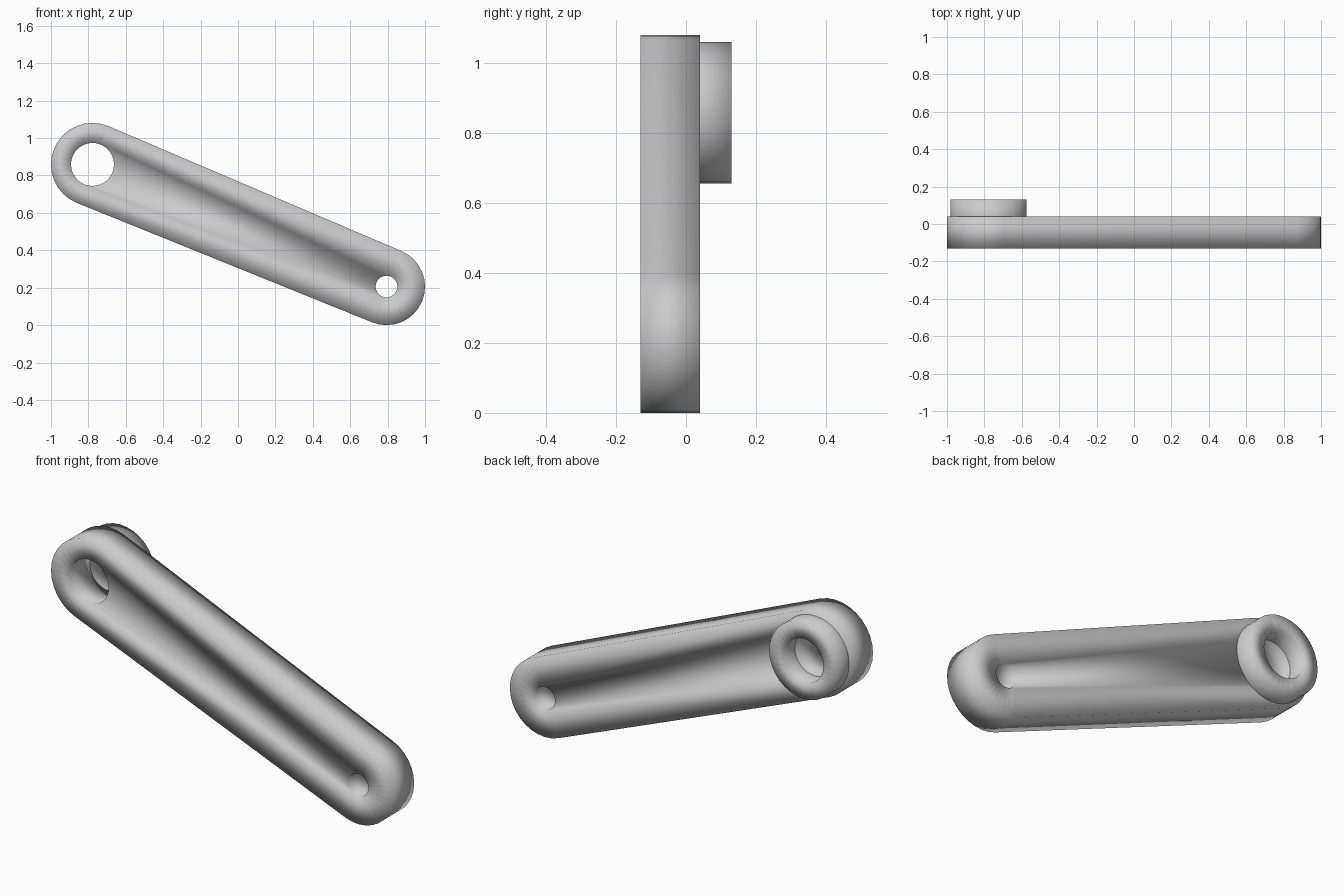
import bpy
from math import cos, sin, pi, atan2

if "Cube" in bpy.data.objects:
    bpy.data.objects.remove(bpy.data.objects["Cube"])

BIG, SMALL = (-0.778, 0.859), (0.794, 0.206)   # end centres (x, z)
Y0, Y1, Y2 = -0.13, 0.04, 0.13                 # arm front, arm back, boss back
H = 16                                         # segments per half circle
theta = atan2(SMALL[1] - BIG[1], SMALL[0] - BIG[0])


def half_arc(c, r, start, sweep):
    """Points on a half circle, in the x-z plane."""
    return [(c[0] + r * cos(start + sweep * i / H),
             c[1] + r * sin(start + sweep * i / H)) for i in range(H + 1)]


def make_smooth(name, verts, faces):
    me = bpy.data.meshes.new(name)
    me.from_pydata(verts, [], faces)
    ob = bpy.data.objects.new(name, me)
    bpy.context.collection.objects.link(ob)
    for p in me.polygons:
        p.use_smooth = True
    return ob


def recalc(ob):
    import bmesh
    bm = bmesh.new()
    bm.from_mesh(ob.data)
    bmesh.ops.remove_doubles(bm, verts=bm.verts, dist=1e-5)
    bmesh.ops.recalc_face_normals(bm, faces=bm.faces)
    bm.to_mesh(ob.data)
    bm.free()


# Link arm: rounded bar with a hole at each end
up, down = theta + pi / 2, theta - pi / 2
big_out = half_arc(BIG, 0.222, up, pi)
big_hole_out = half_arc(BIG, 0.115, up, pi)
big_hole_in = half_arc(BIG, 0.115, up, -pi)
small_out = half_arc(SMALL, 0.206, up, -pi)
small_hole_out = half_arc(SMALL, 0.058, up, -pi)
small_hole_in = half_arc(SMALL, 0.058, up, pi)

verts, faces = [], []


def quad(pts):
    n = len(verts)
    verts.extend(pts)
    faces.append((n, n + 1, n + 2, n + 3))


def at(p, y):
    return (p[0], y, p[1])


def strip(a, b, y):
    for i in range(len(a) - 1):
        quad([at(a[i], y), at(a[i + 1], y), at(b[i + 1], y), at(b[i], y)])


def wall(a, ya, yb):
    for p, q in zip(a, a[1:]):
        quad([at(p, ya), at(q, ya), at(q, yb), at(p, yb)])


for y in (Y0, Y1):
    strip(big_out, big_hole_out, y)
    strip(small_out, small_hole_out, y)
    strip(big_hole_in, small_hole_in, y)
    for k in (0, H):
        strip([big_out[k], small_out[k]], [big_hole_out[k], small_hole_out[k]], y)
for arc in (big_out, small_out, big_hole_out, big_hole_in, small_hole_out, small_hole_in,
            [big_out[0], small_out[0]], [big_out[H], small_out[H]]):
    wall(arc, Y0, Y1)
recalc(make_smooth("link_arm", verts, faces))

# Boss: raised ring on the back of the big end
verts, faces = [], []
outer = half_arc(BIG, 0.202, up, pi) + half_arc(BIG, 0.202, down, pi)[::1][1:]
outer = half_arc(BIG, 0.202, up, 2 * pi)
for sweep in (pi, -pi):
    outer = half_arc(BIG, 0.202, up, sweep)
    inner = half_arc(BIG, 0.115, up, sweep)
    wall(outer, Y1, Y2)
    wall(inner, Y1, Y2)
    strip(outer, inner, Y2)
boss = make_smooth("boss_ring", verts, faces)
recalc(boss)
